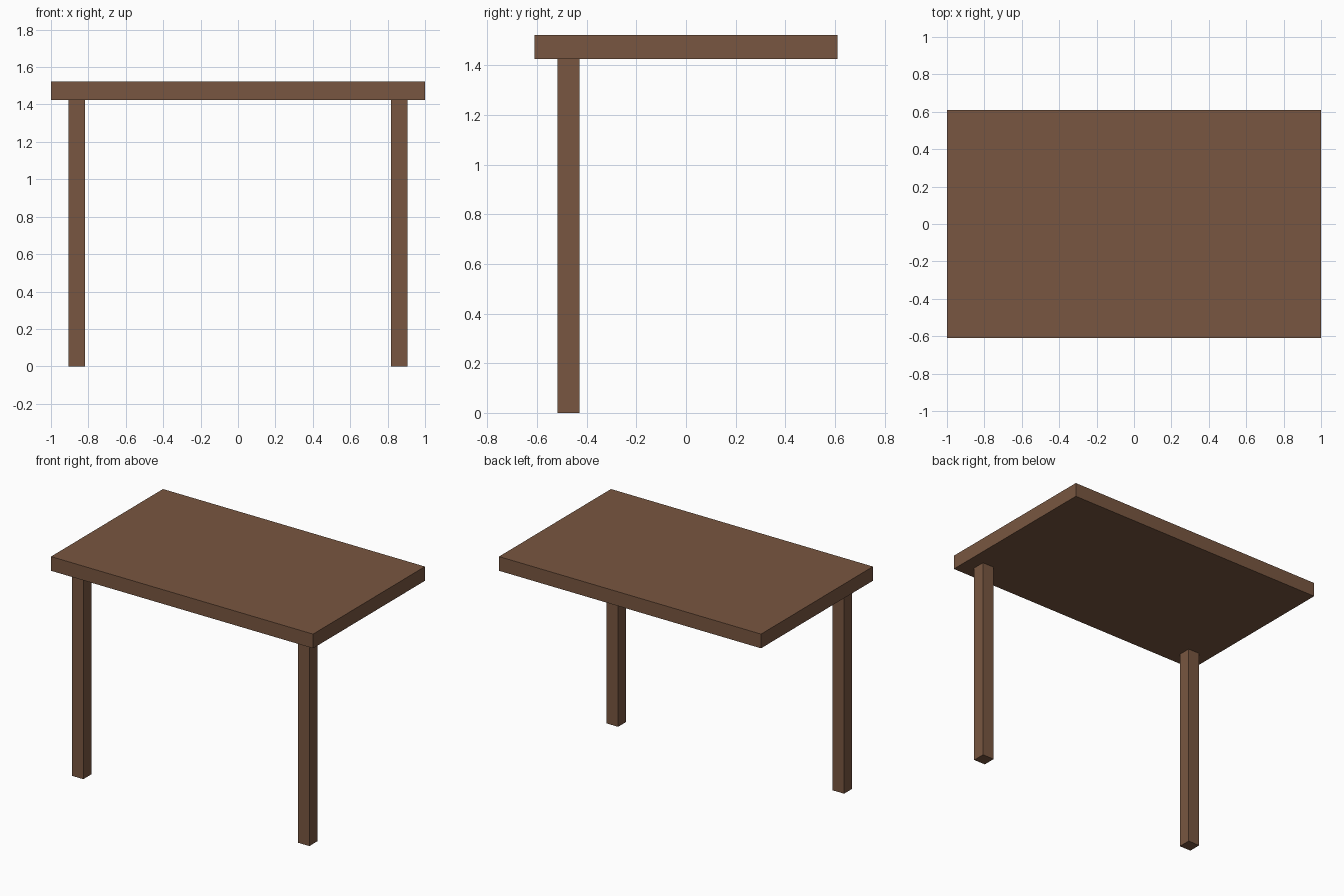
import bpy

if "Cube" in bpy.data.objects:
    bpy.data.objects.remove(bpy.data.objects["Cube"])

wood = bpy.data.materials.new("brown_wood")
wood.diffuse_color = (0.19, 0.094, 0.052, 1)
wood.use_nodes = True
wood.node_tree.nodes["Principled BSDF"].inputs["Base Color"].default_value = wood.diffuse_color


def box(name, centre, size):
    bpy.ops.mesh.primitive_cube_add(size=1, location=centre)
    ob = bpy.context.object
    ob.name = name
    ob.scale = size
    bpy.ops.object.transform_apply(location=False, rotation=False, scale=True)
    ob.data.materials.append(wood)
    return ob


TOP_Z, THICK = 1.523, 0.098
leg_height = TOP_Z - THICK

# Table top
box("table_top", (0, 0, TOP_Z - THICK / 2), (2, 1.22, THICK))

# Two legs under the front edge only
for side, x in (("left", -0.863), ("right", 0.863)):
    box(f"front_{side}_leg", (x, -0.473, leg_height / 2), (0.088, 0.088, leg_height))
